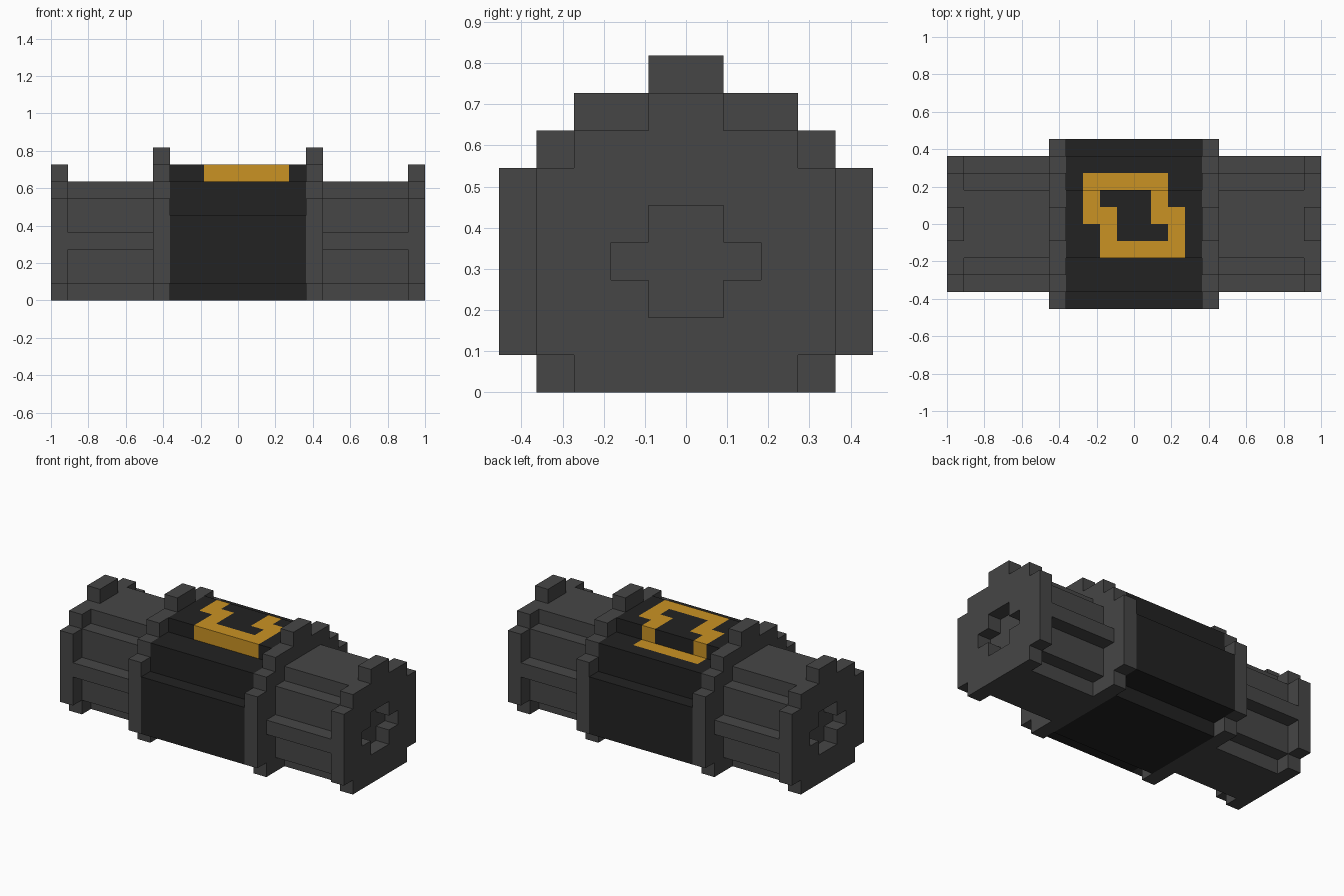
import bpy
import bmesh
from math import floor
from mathutils import Vector

U = 1 / 11  # one block of the blocky grid

old = bpy.data.objects.get("Cube")
if old:
    bpy.data.objects.remove(old, do_unlink=True)


def material(name, rgb):
    m = bpy.data.materials.new(name)
    m.use_nodes = True
    color = (*rgb, 1)
    m.diffuse_color = color
    m.node_tree.nodes["Principled BSDF"].inputs["Base Color"].default_value = color
    return m


grey = material("dark_grey", (0.061, 0.061, 0.061))
black = material("soft_black", (0.016, 0.016, 0.016))
gold = material("gold", (0.59, 0.29, 0.017))


def outline(steps):
    """Symmetric stepped outline from (half width, bottom, top) rows."""
    side = []
    for w, low, high in steps:
        side += [(w, low), (w, high)]
    return side + [(-y, z) for y, z in reversed(side)]


def prism(bm, points, x0, x1, caps=True):
    """Extrude a y-z outline along x."""
    a = [bm.verts.new((x0, y, z)) for y, z in points]
    b = [bm.verts.new((x1, y, z)) for y, z in points]
    n = len(points)
    for i in range(n):
        j = (i + 1) % n
        bm.faces.new((a[i], a[j], b[j], b[i]))
    if caps:
        bm.faces.new(a[::-1])
        bm.faces.new(b)
    bmesh.ops.recalc_face_normals(bm, faces=bm.faces)


def finish(name, bm, *mats):
    bmesh.ops.scale(bm, vec=(U, U, U), verts=bm.verts)
    mesh = bpy.data.meshes.new(name)
    bm.to_mesh(mesh)
    bm.free()
    for m in mats:
        mesh.materials.append(m)
    ob = bpy.data.objects.new(name, mesh)
    bpy.context.collection.objects.link(ob)
    return ob


def part(name, steps, x0, x1):
    bm = bmesh.new()
    prism(bm, outline(steps), min(x0, x1), max(x0, x1))
    return finish(name, bm, grey)


COLLAR = [(4, 0, 1), (5, 1, 6), (4, 6, 7), (3, 7, 8), (1, 8, 9)]
BARREL = [(2, 0, 1), (3, 1, 3), (4, 3, 4), (3, 4, 6), (2, 6, 7)]
PLATE = [(3, 0, 1), (4, 1, 6), (3, 6, 7), (1, 7, 8)]
SOCKET = [(1, 2, 3), (2, 3, 4), (1, 4, 5)]
BODY = [(3, 0, 1), (5, 1, 5), (4, 5, 7), (2, 7, 8)]

# Collars, ribbed barrels and end plates on both sides
for side, s in (("left", 1), ("right", -1)):
    part(side + "_collar", COLLAR, 4 * s, 5 * s)
    part(side + "_barrel", BARREL, 5 * s, 10 * s)
    plate = part(side + "_end_plate", PLATE, 10 * s, 11 * s)
    # Cross-shaped socket sunk through the plate
    cutter = part(side + "_socket_cutter", SOCKET, 9 * s, 12 * s)
    cutter.hide_render = True
    cutter.hide_viewport = True
    cut = plate.modifiers.new("socket", "BOOLEAN")
    cut.operation = "DIFFERENCE"
    cut.solver = "EXACT"
    cut.object = cutter

# Central body, cut into cells so the emblem can be coloured
EMBLEM = ["#####.",   # back row, lying on the shoulder
          "#...#.",
          "##..##",
          ".#...#",
          ".#####"]  # front row
bm = bmesh.new()
prism(bm, outline(BODY), -4, 4, caps=False)
for axis in (Vector((1, 0, 0)), Vector((0, 1, 0))):
    for k in range(-4, 5):
        bmesh.ops.bisect_plane(bm, geom=bm.verts[:] + bm.edges[:] + bm.faces[:],
                               plane_co=axis * k, plane_no=axis)
bm.normal_update()
for f in bm.faces:
    p = f.calc_center_median() - f.normal * 0.1
    row, col = 2 - floor(p.y), floor(p.x) + 3
    if p.z > 6.5 and 0 <= row < 5 and 0 <= col < 6:
        f.material_index = int(EMBLEM[row][col] == "#")
finish("central_body", bm, black, gold)
